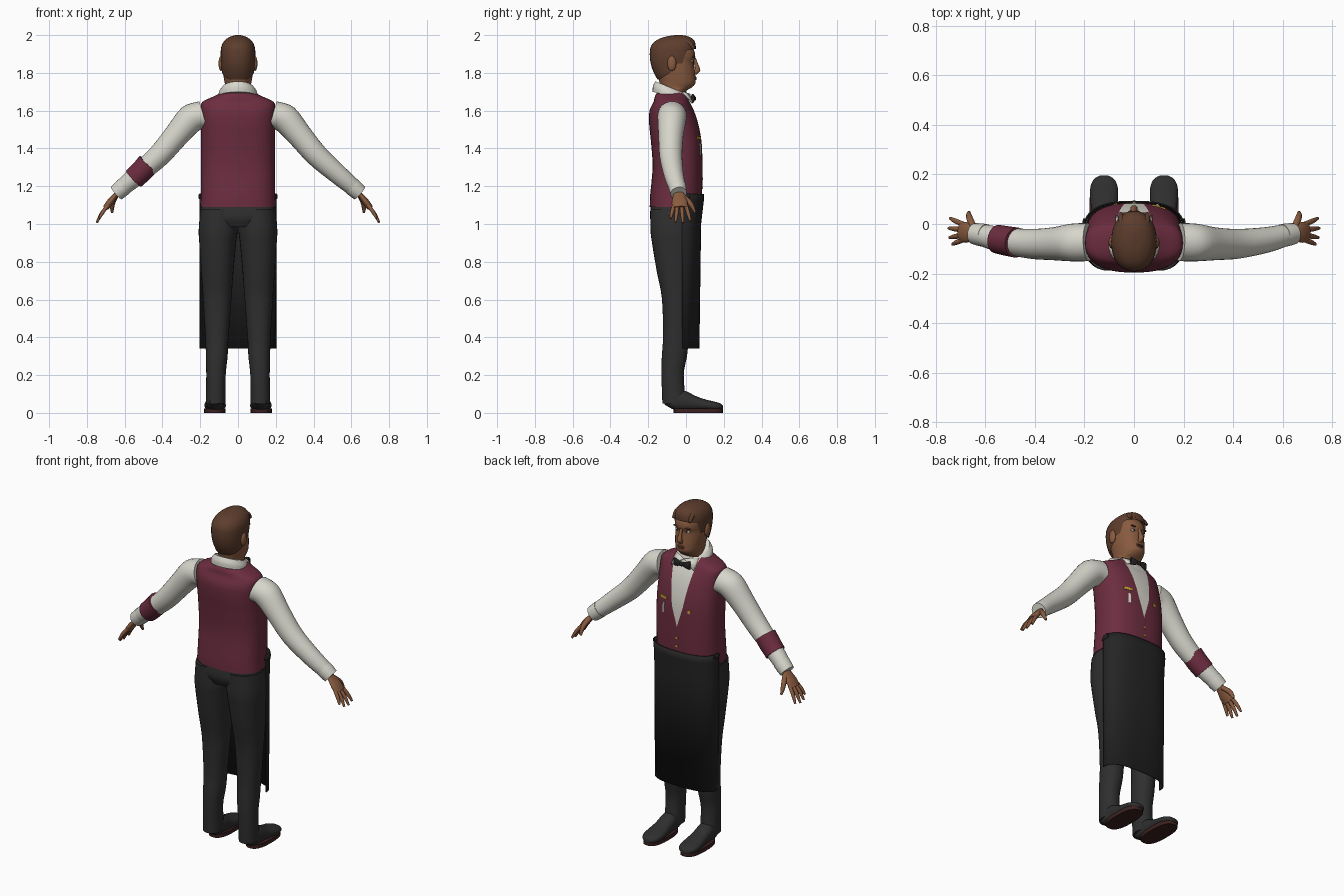
import bpy, bmesh, math
from mathutils import Vector
from mathutils.bvhtree import BVHTree

if "Cube" in bpy.data.objects:
    bpy.data.objects.remove(bpy.data.objects["Cube"])


def material(name, r, g, b):
    m = bpy.data.materials.new(name)
    m.use_nodes = True
    m.diffuse_color = (r, g, b, 1)
    m.node_tree.nodes["Principled BSDF"].inputs["Base Color"].default_value = (r, g, b, 1)
    return m


maroon = material("maroon cloth", .15, .026, .05)
white = material("white shirt", .68, .67, .6)
skin = material("brown skin", .25, .105, .05)
brown = material("brown hair", .11, .047, .026)
charcoal = material("charcoal cloth", .028, .028, .028)
black = material("black cloth", .018, .018, .018)
leather = material("dark red sole", .045, .015, .015)
gold = material("gold", .6, .38, .03)
lip = material("lip", .17, .06, .035)
SIDES = (("left", 1), ("right", -1))


def finish(name, bm, *mats):
    bmesh.ops.recalc_face_normals(bm, faces=bm.faces)
    mesh = bpy.data.meshes.new(name)
    bm.to_mesh(mesh)
    bm.free()
    obj = bpy.data.objects.new(name, mesh)
    bpy.context.collection.objects.link(obj)
    for m in mats:
        mesh.materials.append(m)
    bpy.ops.object.select_all(action='DESELECT')
    obj.select_set(True)
    bpy.context.view_layer.objects.active = obj
    bpy.ops.object.shade_smooth_by_angle(angle=math.radians(50))
    return obj


def refine(rings, steps):
    """Smooth the stations of a loft with a Catmull-Rom spline."""
    out = []
    for i in range(len(rings) - 1):
        quad = [rings[max(0, min(len(rings) - 1, i + k))] for k in (-1, 0, 1, 2)]
        for s in range(steps):
            t = s / steps
            out.append([(b * 2 + (c - a) * t + (a * 2 - b * 5 + c * 4 - d) * t * t
                         + (b * 3 - a - c * 3 + d) * t ** 3) / 2 for a, b, c, d in zip(*quad)])
    return out + [rings[-1]]


def loft(name, rings, *mats, n=32, power=2, steps=4, caps=True):
    """Skin superellipse sections given as (centre, half axis u, half axis v)."""
    bm = bmesh.new()
    rows = []
    for c, u, v in refine([[Vector(p) for p in r] for r in rings], steps):
        row = []
        for k in range(n):
            a = math.tau * k / n
            cu, cv = [math.copysign(abs(q) ** (2 / power), q) for q in (math.cos(a), math.sin(a))]
            row.append(bm.verts.new(c + u * cu + v * cv))
        rows.append(row)
    for a, b in zip(rows, rows[1:]):
        for k in range(n):
            bm.faces.new((a[k - 1], a[k], b[k], b[k - 1]))
    if caps:
        bm.faces.new(rows[0])
        bm.faces.new(rows[-1])
    return finish(name, bm, *mats)


def level(z, x0, x1, y0, y1):
    return ((x0 + x1) / 2, (y0 + y1) / 2, z), ((x1 - x0) / 2, 0, 0), (0, (y1 - y0) / 2, 0)


def stack(rows):
    """Sections centred on x = 0: height, half width, rear, front."""
    return [level(z, -w, w, y0, y1) for z, w, y0, y1 in rows]


def tube(name, pts, mat, flat=1, side=1, ref=(0, 1, 0), n=20, steps=4):
    """Round or flattened limb through (x, y, z, radius) points."""
    pos = [Vector((x * side, y, z)) for x, y, z, r in pts]
    rings = []
    for i, p in enumerate(pos):
        t = (pos[min(i + 1, len(pos) - 1)] - pos[max(i - 1, 0)]).normalized()
        u = (Vector(ref) - t * t.dot(Vector(ref))).normalized()
        r = pts[i][3]
        rings.append((p, u * r, t.cross(u) * r * flat))
    return loft(name, rings, mat, n=n, steps=steps)


def ball(name, loc, size, mat):
    bm = bmesh.new()
    bmesh.ops.create_uvsphere(bm, u_segments=16, v_segments=10, radius=1)
    bmesh.ops.scale(bm, vec=size, verts=bm.verts)
    bmesh.ops.translate(bm, vec=loc, verts=bm.verts)
    return finish(name, bm, mat)


def split(obj, line, axis, signs, action):
    """Cut along a polyline z = f(coordinate), then act on the faces above it."""
    bm = bmesh.new()
    bm.from_mesh(obj.data)
    for s in signs:
        for (a, za), (b, zb) in zip(line, line[1:]):
            p, no = Vector((0, 0, za)), Vector((0, 0, a - b))
            p[axis], no[axis] = a * s, (zb - za) * s
            bmesh.ops.bisect_plane(bm, geom=bm.verts[:] + bm.edges[:] + bm.faces[:],
                                   plane_co=p, plane_no=no, dist=1e-5)

    def above(c):
        k = c[axis] if len(signs) == 1 else abs(c[axis])
        for (a, za), (b, zb) in zip(line, line[1:]):
            if a <= k <= b:
                return c.z > za + (zb - za) * (k - a) / (b - a)
        return False
    action(bm, above)
    bm.to_mesh(obj.data)
    bm.free()


def plate(name, target, x, z, w, h, mat):
    """Thin badge lying on the chest."""
    tree = BVHTree.FromPolygons([v.co for v in target.data.vertices],
                                [p.vertices for p in target.data.polygons])
    loc, normal, _, _ = tree.ray_cast(Vector((x, 1, z)), Vector((0, -1, 0)))
    bm = bmesh.new()
    bmesh.ops.create_cube(bm, size=1)
    bmesh.ops.scale(bm, vec=(w, .008, h), verts=bm.verts)
    obj = finish(name, bm, mat)
    obj.location = loc
    obj.rotation_euler = (0, 0, math.atan2(-normal.x, normal.y))


# Torso: waistcoat with a shirt front in the V opening
torso = loft("waistcoat", stack([
    (1.09, .2, -.192, .08), (1.15, .197, -.19, .085), (1.3, .196, -.177, .087),
    (1.43, .196, -.185, .083), (1.53, .196, -.195, .065), (1.6, .197, -.193, .042),
    (1.645, .19, -.172, .02), (1.675, .13, -.165, .01), (1.7, .08, -.15, 0)]),
    maroon, white, n=48, power=2.5)


def paint_shirt(bm, above):
    for f in bm.faces:
        c = f.calc_center_median()
        f.material_index = int(c.y > -.055 and above(c))


split(torso, [(0, 1.305), (.035, 1.42), (.08, 1.7), (.2, 1.8)], 0, (1, -1), paint_shirt)
plate("name_badge", torso, .1, 1.455, .055, .014, gold)
plate("pocket_pen", torso, .095, 1.395, .014, .06, white)
plate("lapel_pin", torso, -.075, 1.41, .014, .02, gold)
for z in (1.24, 1.19):
    plate("waistcoat_button", torso, 0, z, .012, .012, gold)

# Collar and bow tie
loft("collar", [((0, -.08, 1.675), (.105, 0, 0), (0, .097, -.025)),
                ((0, -.08, 1.7), (.1, 0, 0), (0, .095, -.03)),
                ((0, -.08, 1.722), (.083, 0, 0), (0, .082, -.033))], white)
for side, s in SIDES:
    bm = bmesh.new()
    bm.faces.new([bm.verts.new(p) for p in (
        (0, .022, 1.69), (s * .075, -.015, 1.7), (s * .075, .036, 1.64))])
    wing = finish(side + "_collar_point", bm, white)
    wing.modifiers.new("thickness", 'SOLIDIFY').thickness = .006
    tube(side + "_bow", [(0, .04, 1.665, .008), (.03, .04, 1.665, .02), (.052, .034, 1.665, .024)],
         black, flat=.35, side=s, ref=(0, 0, 1))
ball("bow_knot", (0, .043, 1.665), (.011, .011, .013), black)

# Head and face
head = loft("head", stack([
    (1.64, .075, -.14, 0), (1.7, .072, -.14, .0), (1.722, .066, -.138, .03),
    (1.745, .07, -.14, .05), (1.78, .076, -.148, .05), (1.82, .081, -.16, .045),
    (1.86, .083, -.17, .041), (1.885, .083, -.175, .049), (1.92, .083, -.175, .042),
    (1.96, .068, -.15, .015), (1.985, .03, -.1, -.02)]), skin, power=2.2)
tube("nose", [(0, .043, 1.88, .008), (0, .054, 1.845, .01), (0, .061, 1.815, .015),
              (0, .045, 1.797, .011)], skin, ref=(1, 0, 0))
ball("upper_lip", (0, .05, 1.775), (.024, .007, .005), lip)
ball("lower_lip", (0, .049, 1.766), (.021, .007, .005), lip)
for side, s in SIDES:
    ball(side + "_ear", (s * .09, -.075, 1.85), (.013, .024, .04), skin)
    ball(side + "_eye", (s * .033, .031, 1.863), (.015, .009, .007), white)
    ball(side + "_pupil", (s * .032, .037, 1.863), (.006, .005, .006), black)
    ball(side + "_brow", (s * .035, .04, 1.886), (.021, .007, .005), brown)

# Hair cap trimmed along the hairline, with swept locks
hair = loft("hair", stack([
    (1.75, .074, -.142, .03), (1.8, .085, -.17, .045), (1.85, .09, -.187, .045),
    (1.9, .092, -.192, .05), (1.94, .088, -.186, .052), (1.97, .072, -.16, .044),
    (1.99, .045, -.115, .02), (2, .012, -.06, -.02)]), brown, power=2.2)


def trim(bm, above):
    bmesh.ops.delete(bm, context='FACES', geom=[
        f for f in bm.faces if not above(f.calc_center_median())])


split(hair, [(-.3, 1.755), (-.14, 1.765), (-.085, 1.8), (-.06, 1.85), (-.02, 1.85),
             (.005, 1.92), (.1, 1.935)], 1, (1,), trim)
for x in (-.05, -.025, 0, .025, .05):
    drop = abs(x) * .35
    tube("hair_lock", [(x * .3, -.1, 1.98, .006), (x * .7, -.04, 1.987 - drop, .014),
                       (x, .015, 1.975 - drop, .015), (x * 1.1, .043, 1.945 - drop, .007)],
         brown, ref=(1, 0, 0), n=12)

# Arms and hands
arm = [(.185, -.073, 1.575, .077), (.25, -.075, 1.557, .076), (.33, -.08, 1.465, .066),
       (.42, -.08, 1.36, .06), (.53, -.065, 1.262, .052), (.605, -.047, 1.198, .045),
       (.635, -.04, 1.172, .038)]
for side, s in SIDES:
    tube(side + "_sleeve", arm, white, side=s, n=28)
    tube(side + "_cuff", [(.6, -.047, 1.202, .047), (.622, -.043, 1.183, .046),
                          (.645, -.039, 1.163, .043)], white, side=s)
    tube(side + "_palm", [(.625, -.04, 1.18, .026), (.65, -.038, 1.15, .031),
                          (.678, -.034, 1.115, .042), (.7, -.032, 1.085, .038)],
         skin, flat=.42, side=s)
    for y, spread, reach in ((-.001, .024, .9), (-.023, .006, 1), (-.045, -.01, .95), (-.064, -.018, .75)):
        tube(side + "_finger", [(.688, y, 1.1, .01), (.688 + .034 * reach, y + spread / 2, 1.1 - .045 * reach, .0105),
                                (.688 + .06 * reach, y + spread, 1.1 - .093 * reach, .006)],
             skin, side=s, n=10)
    tube(side + "_thumb", [(.645, -.02, 1.15, .014), (.662, .018, 1.115, .014),
                           (.667, .037, 1.085, .011), (.666, .048, 1.06, .006)],
         skin, side=s, n=10, ref=(1, 0, 0))
tube("armband", [(.475, -.075, 1.32, .061), (.51, -.069, 1.28, .06), (.552, -.061, 1.24, .058)],
     maroon, side=-1, n=28)

# Trousers, shoes and soles
loft("trouser_seat", stack([(1.12, .19, -.18, .06), (1.08, .197, -.188, .06),
                            (1.03, .198, -.19, .06), (.985, .12, -.17, .04)]), charcoal, power=2.5)
leg = [(1.08, .005, .199, -.188, .06), (.97, .002, .208, -.188, .06), (.9, .01, .205, -.18, .055),
       (.75, .024, .195, -.155, .045), (.6, .035, .185, -.127, .03), (.4, .05, .173, -.122, .015),
       (.3, .055, .17, -.128, .005), (.2, .065, .168, -.13, -.012), (.05, .067, .17, -.125, 0)]
shoe = [(-.115, .03, .045, .075), (-.06, .046, .015, .11), (-.01, .048, .012, .118),
        (.05, .05, .012, .09), (.1, .056, .012, .072), (.15, .055, .012, .06), (.182, .04, .014, .05),
        (.196, .016, .018, .036)]
for side, s in SIDES:
    loft(side + "_trouser_leg", [level(z, s * a, s * b, y0, y1) for z, a, b, y0, y1 in leg],
         charcoal, power=2.2)
    loft(side + "_shoe", [((s * .121, y, (z0 + z1) / 2), (w, 0, 0), (0, 0, (z1 - z0) / 2))
                          for y, w, z0, z1 in shoe], charcoal, power=2.3)
    loft(side + "_sole", [level(z, s * .066, s * .18, -.065, .195) for z in (0, .024)],
         leather, power=2.6, steps=1)

# Long apron wrapped around the front
bm = bmesh.new()
rows = []
for z, front in ((1.16, .094), (1.12, .094), (1, .08), (.34, .071)):
    row = []
    for k in range(33):
        a = math.pi * k / 32
        cx = math.copysign(abs(math.cos(a)) ** .77, math.cos(a))
        row.append(bm.verts.new((.203 * cx, -.022 + (front + .022) * math.sin(a) ** .77, z)))
    rows.append(row)
for a, b in zip(rows, rows[1:]):
    for k in range(32):
        bm.faces.new((a[k], a[k + 1], b[k + 1], b[k]))
apron = finish("apron", bm, black)
apron.modifiers.new("thickness", 'SOLIDIFY').thickness = .006
for side, s in SIDES:
    tube(side + "_apron_tie", [(.2, .02, 1.15, .012), (.203, -.01, 1.145, .014), (.199, -.03, 1.14, .008)],
         black, side=s, ref=(0, 0, 1), flat=.5, n=12)
